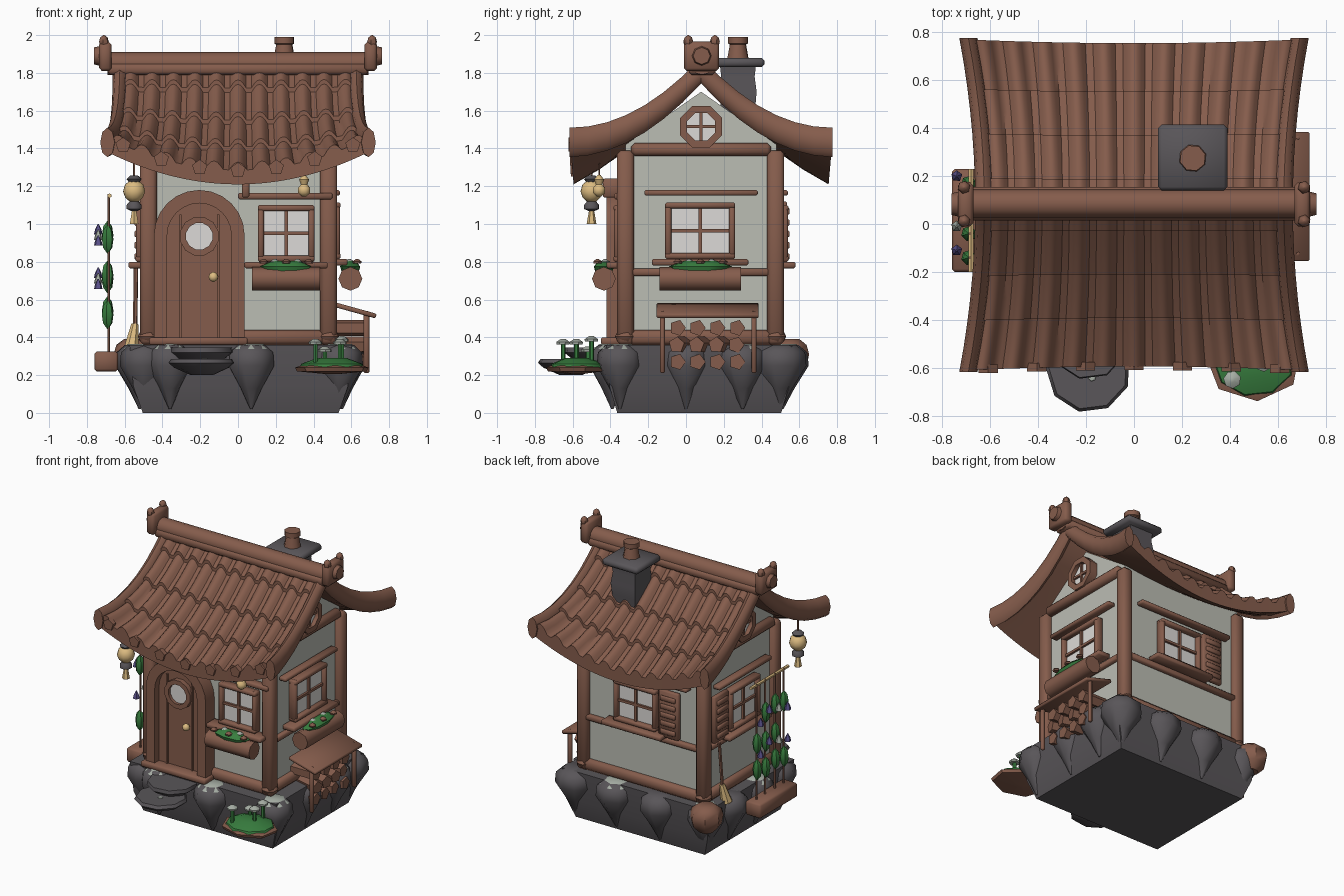
import bpy, bmesh, math, random
from mathutils import Vector, Matrix

if "Cube" in bpy.data.objects:
    bpy.data.objects.remove(bpy.data.objects["Cube"])
random.seed(4)
V = Vector

# ---- materials
def mat(name, r, g, b):
    m = bpy.data.materials.new(name)
    m.diffuse_color = (r, g, b, 1)
    m.use_nodes = True
    m.node_tree.nodes["Principled BSDF"].inputs["Base Color"].default_value = m.diffuse_color
    return m
WOOD = mat("brown wood", .235, .108, .072)
WALL = mat("pale plaster", .50, .51, .455)
STONE = mat("dark stone", .10, .092, .10)
LEAF = mat("leaf green", .04, .21, .05)
STRAW = mat("straw yellow", .72, .50, .22)
PURPLE = mat("flower purple", .10, .08, .25)
GLASS = mat("window glass", .72, .70, .68)
MOSS = mat("pale moss", .38, .42, .37)

# ---- helpers
def finish(name, bm, m):
    bmesh.ops.recalc_face_normals(bm, faces=bm.faces)
    for f in bm.faces:
        f.smooth = True
    me = bpy.data.meshes.new(name)
    bm.to_mesh(me); bm.free()
    me.set_sharp_from_angle(angle=.8)
    me.materials.append(m)
    o = bpy.data.objects.new(name, me)
    bpy.context.collection.objects.link(o)
    return o

def box(name, a, b, m, bev=.008, rot=None):
    a, b = V(a), V(b)
    c, s = (a + b) / 2, [abs(q) for q in (b - a)]
    bm = bmesh.new()
    bmesh.ops.create_cube(bm, size=1, matrix=Matrix.Diagonal((*s, 1)))
    if bev:
        bmesh.ops.bevel(bm, geom=bm.edges[:], offset=min(bev, min(s) * .3), segments=1, affect='EDGES')
    bm.transform(Matrix.Translation(c) @ (rot or Matrix()))
    return finish(name, bm, m)

def rod(name, p, q, r, m, n=8, r2=None):
    p, q = V(p), V(q)
    bm = bmesh.new()
    bmesh.ops.create_cone(bm, cap_ends=True, segments=n, radius1=r, radius2=r if r2 is None else r2, depth=(q - p).length)
    bm.transform(Matrix.Translation((p + q) / 2) @ V((0, 0, 1)).rotation_difference(q - p).to_matrix().to_4x4())
    return finish(name, bm, m)

def loft(name, loops, m, closed=False):
    """Skin between rings of points; cap the ends unless closed."""
    bm = bmesh.new()
    vs = [[bm.verts.new(p) for p in l] for l in loops]
    n = len(vs[0])
    for i in range(len(vs) if closed else len(vs) - 1):
        a, b = vs[i], vs[(i + 1) % len(vs)]
        for j in range(n):
            bm.faces.new((a[j], a[(j + 1) % n], b[(j + 1) % n], b[j]))
    if not closed:
        bm.faces.new(vs[0]); bm.faces.new(vs[-1])
    return finish(name, bm, m)

def lathe(name, loc, prof, m, n=8, sx=1, sy=1, ang=.3):
    return loft(name, [[(loc[0] + sx * r * math.cos(ang + k * math.tau / n), loc[1] + sy * r * math.sin(ang + k * math.tau / n), loc[2] + z)
                        for k in range(n)] for r, z in prof], m)

def blob(name, loc, rx, rz, m, n=6, sy=1):
    return lathe(name, loc, [(.1 * rx, -rz), (.8 * rx, -.6 * rz), (rx, 0), (.75 * rx, .65 * rz), (.1 * rx, rz)], m, n, sy=sy)

# wall coordinates: u along the wall, v up, w outwards
SIDES = {"front": lambda u, v, w: V((u, -.32 - w, v)), "right": lambda u, v, w: V((.48 + w, u, v)),
         "back": lambda u, v, w: V((-u, .48 + w, v)), "left": lambda u, v, w: V((-.48 - w, -u, v))}

def wbox(side, name, u0, u1, v0, v1, w0, w1, m, bev=.008):
    P = SIDES[side]
    return box(f"{side}_{name}", P(u0, v0, w0), P(u1, v1, w1), m, bev)

def ring(side, name, u, v, ro, ri, w0, w1, n=8):
    P = SIDES[side]
    loops = []
    for k in range(n):
        a = math.tau * (k + .5) / n
        c, s = math.cos(a), math.sin(a)
        loops.append([P(u + r * c, v + r * s, w) for r, w in ((ri, w0), (ro, w0), (ro, w1), (ri, w1))])
    loft(f"{side}_{name}_ring", loops, WOOD, True)
    rod(f"{side}_{name}_glass", P(u, v, w0), P(u, v, (w0 + w1) / 2), ri + .01, GLASS, 12)

def window(side, u, v=.96, hw=.165, hh=.15, planter=True, shutter=0):
    f = .032
    wbox(side, "window_glass", u - hw + .01, u + hw - .01, v - hh + .01, v + hh - .01, 0, .03, GLASS, 0)
    for s in (-1, 1):
        wbox(side, "window_jamb", u + s * hw, u + s * (hw - f), v - hh, v + hh, 0, .06, WOOD)
        wbox(side, "window_rail", u - hw, u + hw, v + s * hh, v + s * (hh - f), 0, .063, WOOD)
    wbox(side, "window_bar", u - .009, u + .009, v - hh, v + hh, .02, .045, WOOD, 0)
    wbox(side, "window_bar", u - hw, u + hw, v - .009, v + .009, .02, .045, WOOD, 0)
    wbox(side, "sill", u - hw - .07, u + hw + .07, v - hh - .035, v - hh, 0, .1, WOOD)
    P = SIDES[side]
    if shutter:
        c = u + shutter * (hw + .10)
        wbox(side, "shutter", c - .08, c + .08, v - .17, v + .17, .02, .055, WOOD)
        for k in range(5):
            wbox(side, "shutter_slat", c - .06, c + .06, v - .14 + k * .06, v - .105 + k * .06, .05, .068, WOOD, .01)
    if planter:  # half-log flower box
        rod(f"{side}_planter", P(u - hw - .03, .71, .115), P(u + hw + .03, .71, .115), .063, WOOD, 8)
        g = SIDES[side](u, .775, .115)
        along = side == "front"
        lathe(f"{side}_planter_greens", g, [(.85, -.025), (1, 0), (.5, .03)], LEAF, 9, *((.14, .055) if along else (.055, .17)))
        for k in range(5):
            q = P(u - .12 + k * .06, .79, .13 + .02 * (-1) ** k)
            lathe(f"{side}_planter_flower", q, [(.022, 0), (.026, .012), (.006, .025)], MOSS if k % 2 else WOOD, 5)

# ---- rock base with hanging boulders
base = lathe("stone_base", (.01, .08, 0), [(.52, 0), (.57, .14), (.59, .36)], STONE, 4, ang=math.pi / 4)
for v in base.data.vertices:
    v.co.x *= 1.41; v.co.y = .07 + (v.co.y - .08) * 1.18
spots = [(-.50, -.34), (-.36, -.39), (.07, -.39), (.54, -.35), (.54, .0), (.55, .3), (.53, .50), (.2, .51), (-.15, .51),
         (-.5, .49), (-.52, .25), (-.52, -.05)]
for i, (x, y) in enumerate(spots):
    r = random.uniform(.12, .145)
    lathe("boulder", (x, y, 0), [(.006, .02), (.06 * r / .13, .13), (r, .25), (r * .95, .32), (r * .6, .36)], STONE, 8, ang=i)
    if i % 2 or i == 2:
        lathe("boulder_moss", (x, y, 0), [(r * .8, .338), (r * .5, .366)], MOSS, 7, ang=i)

# ---- plaster walls and gables
prof = [(-.32, .34), (.48, .34), (.48, 1.42), (.08, 1.7), (-.32, 1.42)]
loft("plaster_walls", [[(x, y, z) for y, z in prof] for x in (-.48, .48)], WALL)

# ---- timber frame
for x in (-.475, .48):
    for y in (-.32, .475):
        box("corner_post", (x - .045, y - .045, .36), (x + .045, y + .045, 1.39), WOOD, .02)
        blob("post_foot", (x, y, .405), .058, .045, WOOD, 8)
for side, a, b in (("front", -.48, .48), ("back", -.48, .48), ("right", -.32, .48), ("left", -.48, .32)):
    wbox(side, "bottom_beam", a, b, .36, .44, -.03, .035, WOOD, .02)
    if side in ("right", "left"):
        wbox(side, "top_beam", a + .03, b - .03, 1.36, 1.43, -.03, .045, WOOD, .02)
    if side != "front":
        wbox(side, "middle_rail", a, b, .725, .765, -.02, .03, WOOD)
        wbox(side, "lintel_rail", a + .1, b - .1, 1.15, 1.18, 0, .06, WOOD)
wbox("front", "lintel_rail", .0, .5, 1.13, 1.165, 0, .06, WOOD)
wbox("front", "lintel_bracket", .02, .06, 1.14, 1.24, 0, .12, WOOD)

# ---- windows
window("front", .255, .95, .15, .15)
window("right", .075, .965, .185, .15)
window("back", -.04, .95, .17, .15, False, 1)
window("left", -.08, .95, .17, .15, False, -1)
for side, u in (("right", .08), ("left", -.08)):
    ring(side, "gable_window", u, 1.515, .12, .08, 0, .06)
    wbox(side, "gable_bar", u - .008, u + .008, 1.43, 1.6, .02, .045, WOOD, 0)
    wbox(side, "gable_bar", u - .09, u + .09, 1.507, 1.523, .02, .045, WOOD, 0)

# ---- arched door
def arch(r, n=12):
    return [(-.205 + r, .37)] + [(-.205 + r * math.cos(math.pi * k / n), .94 + r * math.sin(math.pi * k / n)) for k in range(n + 1)] + [(-.205 - r, .37)]
F = SIDES["front"]
loft("door_panel", [[F(x, z, w) for x, z in arch(.185)] for w in (0, .05)], WOOD)
loft("door_frame", [[F(*o, 0), F(*o, .10), F(*i, .10), F(*i, 0)] for o, i in zip(arch(.24), arch(.17))], WOOD)
for x in (-.305, -.105):
    wbox("front", "door_batten", x - .006, x + .006, .4, 1.05, .04, .062, WOOD, 0)
ring("front", "door_window", -.205, .935, .105, .072, .04, .085, 12)
blob("door_knob", F(-.13, .72, .09), .027, .027, STRAW, 8)
wbox("front", "threshold", -.47, .05, .36, .4, 0, .13, WOOD)

# ---- curved tiled roof
def roof(u, t, s, h=0):
    return V((u * (.625 + .065 * t * t), .08 + s * t * (.675 + .015 * u * u),
              1.82 - .75 * t + .2 * t * t + .17 * t * t * u * u + h))
rows = [0, .16, .43, .70, 1]
steps = [(a + (b - a) * f, .024 * f) for a, b in zip(rows, rows[1:]) for f in (0, .5, 1)]
RIBS = 11
for s in (-1, 1):
    loops = []
    for k in range(RIBS * 8 + 1):
        u = -1 + 2 * k / (RIBS * 8)
        wave = .036 * max(0, math.cos(math.pi * RIBS * u) + .35) ** .5 - .008
        loops.append([roof(u, t, s, h + wave) for t, h in steps] + [roof(u, t, s, -.06) for t in (1, .8, .6, .4, .2, 0)])
    loft("tiled_roof_slope", loops, WOOD)
    for e in (-1, 1):  # rolled gable edges
        loft("roof_edge_roll", [[roof(e, t / 7 * 1.01, s, (.068 + .01 * t / 7) * math.sin(a) - .008) + V((.038 * math.cos(a), 0, 0))
                                 for a in [k * math.tau / 8 for k in range(8)]] for t in range(8)], WOOD)
for k in range(-3, 4):  # eave end discs
    p = roof(k * .294, 1, -1, .015)
    rod("eave_disc", p + V((0, .02, 0)), p - V((0, .015, 0)), .042, WOOD, 5)

# ---- ridge and end ornaments
box("ridge_beam", (-.69, .015, 1.79), (.69, .155, 1.85), WOOD, .015)
rod("ridge_roll", (-.69, .085, 1.85), (.69, .085, 1.85), .06, WOOD, 12)
for e in (-1, 1):
    box("ridge_end_block", (e * .67, -.01, 1.81), (e * .735, .175, 1.965), WOOD, .015)
    rod("ridge_end_disc", (e * .72, .083, 1.89), (e * .762, .083, 1.89), .055, WOOD, 8, .045)
    for y in (.012, .153):
        blob("ridge_end_knob", (e * .71, y, 1.965), .027, .035, WOOD, 6)

# ---- chimney
lathe("chimney_stack", (.245, .275, 0), [(.105, 1.48), (.13, 1.62), (.14, 1.70), (.125, 1.78), (.135, 1.84)], STONE, 4, ang=math.pi / 4)
box("chimney_cap", (.10, .14, 1.83), (.39, .415, 1.88), STONE, .015)
lathe("chimney_pot", (.245, .275, 0), [(.06, 1.87), (.045, 1.95), (.055, 1.955), (.055, 1.99)], WOOD, 8)

# ---- stone doorstep
lathe("door_step_low", (-.19, -.61, 0), [(.06, .20), (.15, .24), (.178, .265), (.165, .285)], STONE, 9)
lathe("door_step_high", (-.19, -.48, 0), [(.08, .25), (.17, .32), (.165, .345)], STONE, 9)
lathe("door_step_moss", (-.175, -.64, 0), [(.02, .28), (.015, .289)], MOSS, 6)

# ---- mushroom ledge
lathe("mushroom_ledge", (.50, -.58, 0), [(.03, .205), (.19, .22), (.2, .24), (.17, .25)], WOOD, 7, sy=.8)
lathe("mushroom_moss", (.50, -.575, 0), [(.175, .235), (.165, .26), (.08, .29)], LEAF, 9, sy=.85)
for x, y, h in ((.41, -.65, .37), (.54, -.58, .37), (.55, -.50, .385), (.46, -.52, .33)):
    rod("mushroom_stem", (x, y, .25), (x, y, h), .013, LEAF, 6)
    lathe("mushroom_cap", (x, y, h), [(.035, -.008), (.037, .005), (.012, .022)], MOSS, 7)

# ---- hanging lantern and gourd
L = (-.55, -.5, 0)
rod("lantern_cord", (-.55, -.5, 1.2), (-.55, -.5, 1.4), .006, WOOD, 5)
lathe("lantern_body", L, [(.02, 1.115), (.048, 1.14), (.06, 1.172), (.05, 1.208), (.02, 1.232)], STRAW, 12)
lathe("lantern_top", L, [(.03, 1.222), (.042, 1.238), (.02, 1.258)], STONE, 8)
lathe("lantern_foot", L, [(.02, 1.07), (.042, 1.08), (.042, 1.10), (.025, 1.12)], STONE, 8)
rod("lantern_tassel", (-.55, -.5, 1.0), (-.55, -.5, 1.08), .026, STRAW, 6, .012)
lathe("gourd", (.35, -.46, 0), [(.012, 1.145), (.034, 1.165), (.034, 1.19), (.018, 1.21), (.028, 1.235), (.008, 1.26)], STRAW, 8)
rod("gourd_cord", (.35, -.46, 1.25), (.35, -.46, 1.38), .005, WOOD, 5)

# ---- firewood shelter
box("firewood_roof", (.51, -.155, .53), (.735, .385, .555), WOOD, .006, Matrix.Rotation(.27, 4, 'Y'))
for y in (-.125, .36):
    box("firewood_post", (.665, y - .013, .21), (.695, y + .013, .54), WOOD)
for r in range(3):
    for k in range(4):
        y, z = -.045 + k * .105 + (.0 if r % 2 == 0 else -.045 + .04), .27 + r * .09
        rod("firewood_log", (.48, y + (.05 if r == 1 else 0) * (k < 3), z), (.66 + .02 * random.random(), y, z), .044, WOOD, 5)

# ---- climbing plant trellis on the left
box("trellis_trough", (-.76, -.2, .22), (-.635, .23, .325), WOOD, .012)
rod("trellis_bar", (-.68, -.2, 1.15), (-.68, .23, 1.15), .012, STRAW, 6)
for i, y in enumerate((-.14, -.04, .07, .17)):
    rod("trellis_pole", (-.685, y, .3), (-.685, y, 1.16), .007, WOOD, 5)
    for j, z in enumerate((.53, .72, .93)):
        if (i, j) not in ((3, 2), (0, 1)):
            blob("vine_leaf", (-.69, y, z + .02 * (i % 2) - .01), .032, .075, LEAF, 6)
    for z in (.68, .91):
        lathe("vine_flower", (-.74, y + .03, z + .03 * (i % 3)), [(.024, -.025), (.018, 0), (.003, .03)], MOSS if i == 1 else PURPLE, 5)

# ---- barrel and broom at the back-left corner
lathe("barrel", (-.545, .545, 0), [(.05, .2), (.10, .25), (.115, .31), (.10, .36), (.06, .39)], WOOD, 7)
rod("broom_handle", (-.54, .39, .78), (-.545, .36, .44), .012, WOOD, 6)
rod("broom_brush", (-.545, .365, .47), (-.565, .34, .34), .02, STRAW, 7, .04)
